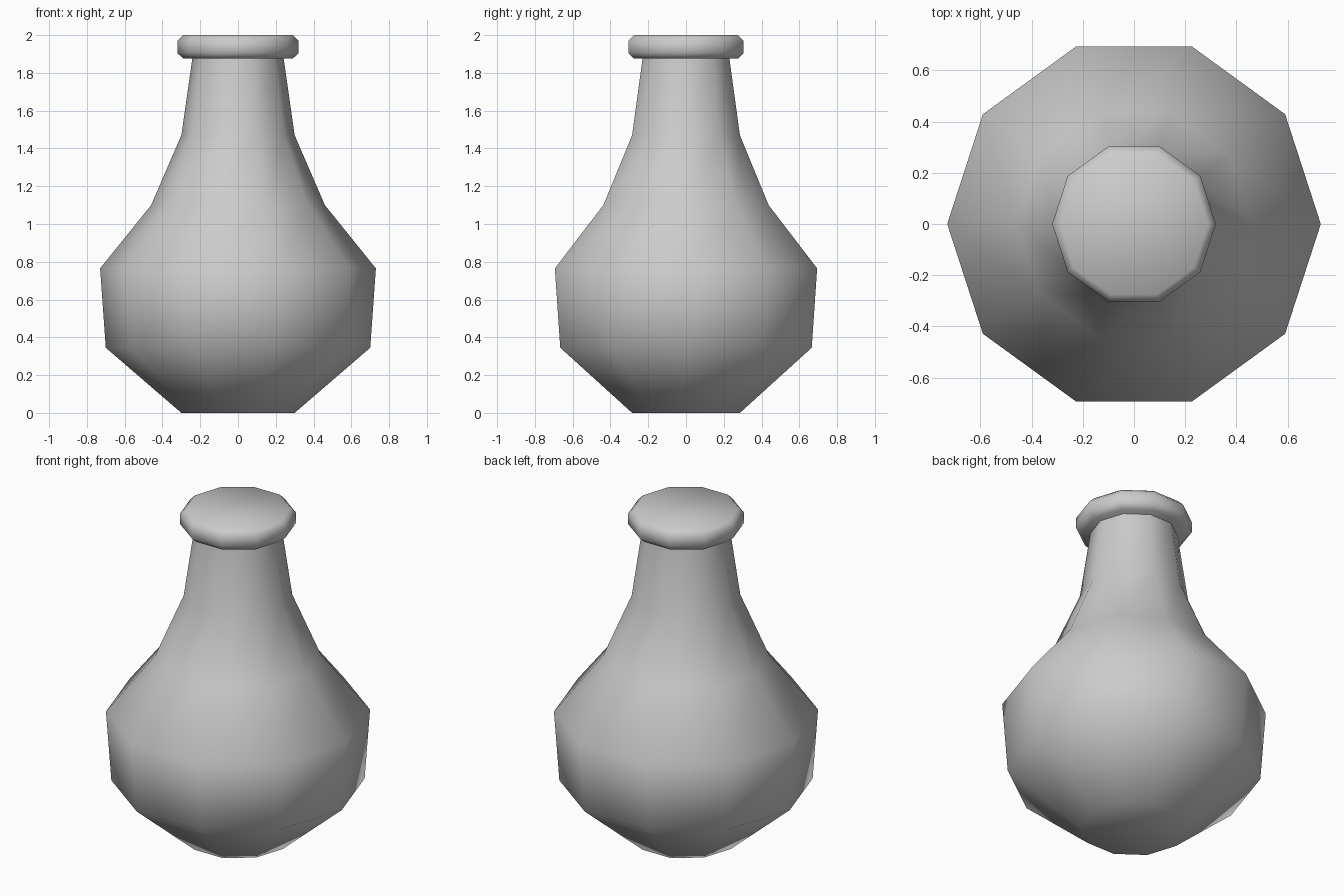
import bpy, bmesh, math

if "Cube" in bpy.data.objects:
    bpy.data.objects.remove(bpy.data.objects["Cube"])

SIDES = 10


def lathe(name, profile, angle):
    """Revolve a (radius, z) profile into a closed ten-sided solid."""
    bm = bmesh.new()
    rings = []
    for r, z in profile:
        rings.append([bm.verts.new((r * math.cos(math.tau * i / SIDES),
                                    r * math.sin(math.tau * i / SIDES), z))
                      for i in range(SIDES)])
    for low, high in zip(rings, rings[1:]):
        for i in range(SIDES):
            j = (i + 1) % SIDES
            bm.faces.new((low[i], low[j], high[j], high[i]))
    bm.faces.new(rings[0][::-1])
    bm.faces.new(rings[-1])
    mesh = bpy.data.meshes.new(name)
    bm.to_mesh(mesh)
    bm.free()
    obj = bpy.data.objects.new(name, mesh)
    bpy.context.collection.objects.link(obj)
    bpy.ops.object.select_all(action='DESELECT')
    obj.select_set(True)
    bpy.context.view_layer.objects.active = obj
    bpy.ops.object.shade_smooth_by_angle(angle=math.radians(angle))
    return obj


# Round-bellied flask body with tapering neck
lathe("flask_body", [(0.30, 0), (0.70, 0.345), (0.73, 0.765), (0.46, 1.10),
                     (0.30, 1.47), (0.242, 1.875)], 60)

# Chamfered lip closing the neck
lathe("flask_lip", [(0.29, 1.875), (0.32, 1.905), (0.32, 1.97), (0.29, 2.0)], 60)
